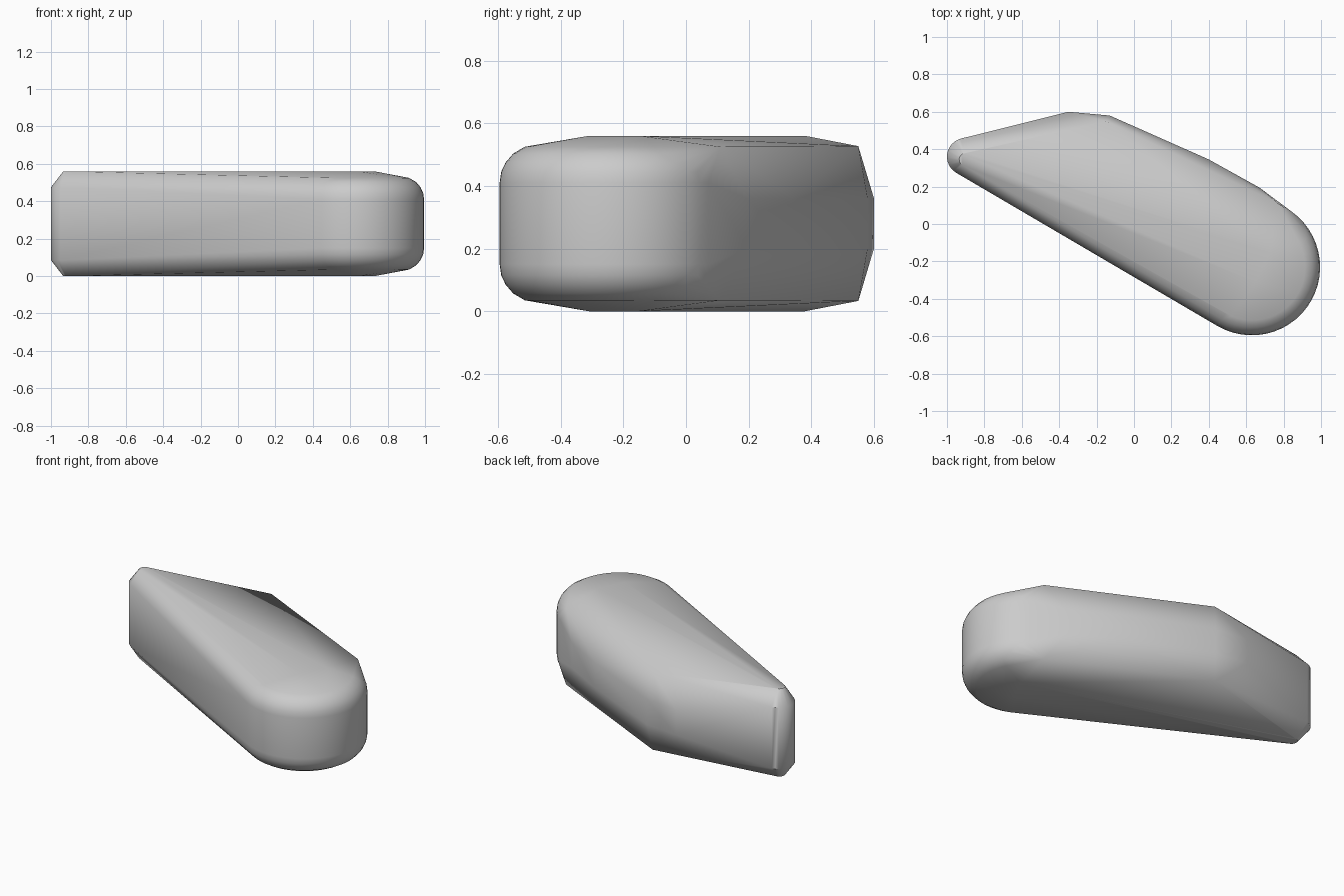
import bpy, bmesh
from math import cos, sin, radians

HEIGHT = 0.56

cube = bpy.data.objects.get("Cube")
if cube:
    bpy.data.objects.remove(cube)

grey = bpy.data.materials.new("plain grey")
grey.use_nodes = True
grey.diffuse_color = (0.6, 0.6, 0.6, 1)
grey.node_tree.nodes["Principled BSDF"].inputs["Base Color"].default_value = (0.6, 0.6, 0.6, 1)

bm = bmesh.new()


def pair(x, y, z):
    """Add a point and its mirror about the middle height."""
    for level in (z, HEIGHT - z):
        bm.verts.new((x, y, level))


def arc(cx, cy, radius, z, start, end, steps):
    for i in range(steps + 1):
        a = radians(start + (end - start) * i / steps)
        pair(cx + radius * cos(a), cy + radius * sin(a), z)


# Broad rounded end with soft rims, narrowing towards the flat back wall
for radius, z in ((0.365, 0.41), (0.36, 0.445), (0.346, 0.475), (0.322, 0.503), (0.285, 0.525)):
    arc(0.63, -0.23, radius, z, -120, 48, 24)
arc(0.63, -0.23, 0.365, 0.41, 48, 63, 2)

# Narrow vertical tip with a chamfered cap
arc(-0.9, 0.36, 0.1, 0.475, 105, 240, 12)
arc(-0.9, 0.345, 0.035, HEIGHT, 80, 260, 8)

# Crown and its ridge
pair(0.65, -0.31, HEIGHT)
pair(0.73, -0.15, HEIGHT)

# Back wall: upper rim, then the bulging middle
pair(0.77, 0.11, 0.525)
pair(-0.15, 0.55, 0.527)
for x, y in ((-0.35, 0.6), (-0.13, 0.58), (0.4, 0.345), (0.67, 0.195)):
    pair(x, y, 0.36)

# Skin the points into one closed shell
hull = bmesh.ops.convex_hull(bm, input=bm.verts[:])
spare = {g for g in hull["geom_interior"] + hull["geom_unused"]
         if isinstance(g, bmesh.types.BMVert)}
bmesh.ops.delete(bm, geom=list(spare), context="VERTS")
bmesh.ops.recalc_face_normals(bm, faces=bm.faces[:])

mesh = bpy.data.meshes.new("wedge_body")
bm.to_mesh(mesh)
bm.free()
mesh.materials.append(grey)
body = bpy.data.objects.new("wedge_body", mesh)
bpy.context.collection.objects.link(body)

bpy.ops.object.select_all(action="DESELECT")
body.select_set(True)
bpy.context.view_layer.objects.active = body
bpy.ops.object.shade_smooth_by_angle(angle=radians(42))
